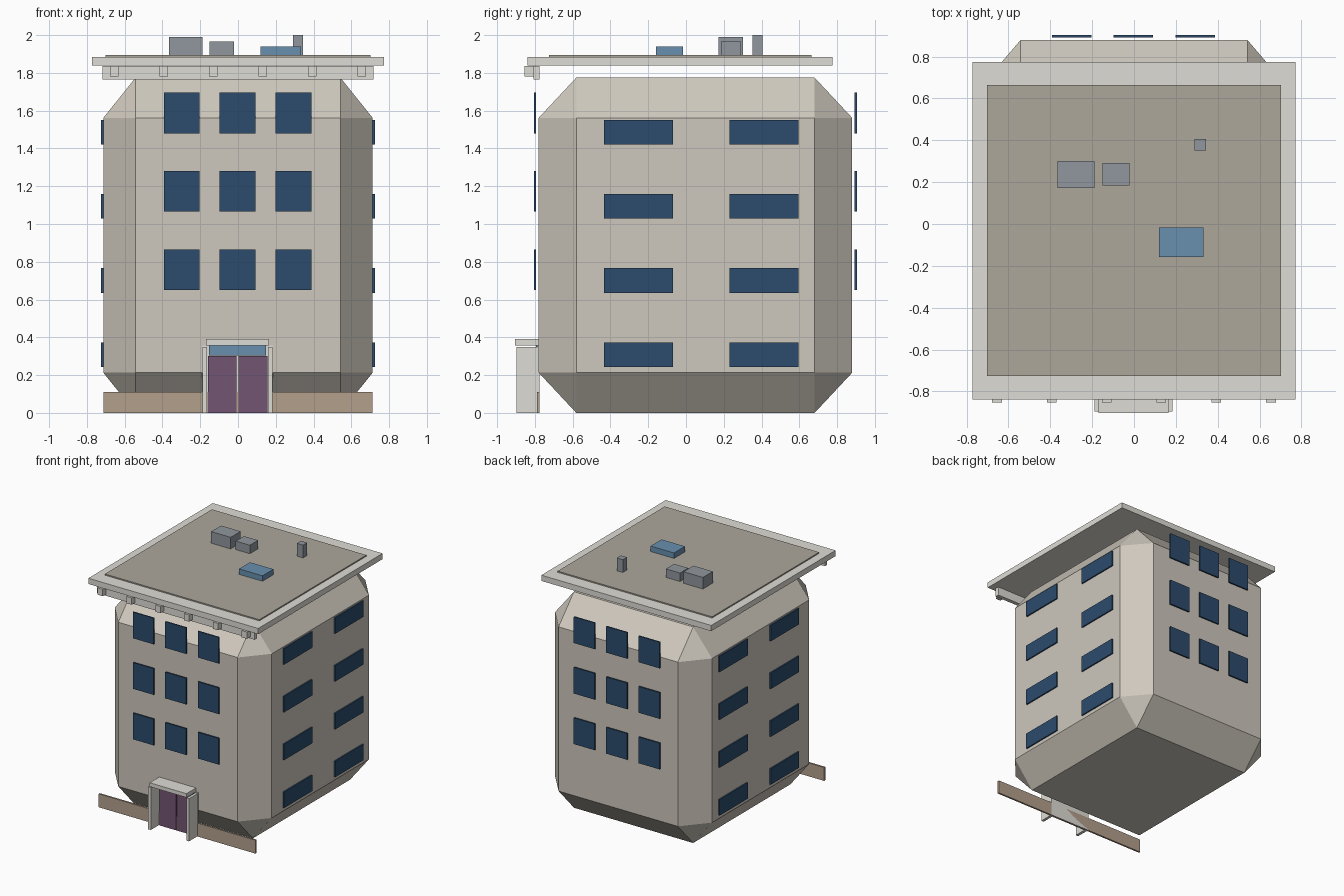
import bpy, bmesh
from mathutils import Vector

if "Cube" in bpy.data.objects:
    bpy.data.objects.remove(bpy.data.objects["Cube"])


def material(name, r, g, b):
    m = bpy.data.materials.new(name)
    m.diffuse_color = (r, g, b, 1)
    m.use_nodes = True
    m.node_tree.nodes["Principled BSDF"].inputs["Base Color"].default_value = m.diffuse_color
    return m


WALL = material("wall_stone", 0.62, 0.58, 0.51)
TRIM = material("trim_stone", 0.74, 0.72, 0.67)
ROOF = material("roof_gravel", 0.42, 0.39, 0.33)
BASE = material("base_stone", 0.45, 0.35, 0.26)
GLASS = material("dark_glass", 0.025, 0.07, 0.15)
PALE = material("pale_glass", 0.14, 0.28, 0.43)
DOOR = material("door_plum", 0.17, 0.09, 0.17)
METAL = material("metal_grey", 0.28, 0.31, 0.34)


def box(name, x, y, z, mat, bevel=0):
    """Box from (min, max) ranges; bevel is a fraction of each dimension."""
    bm = bmesh.new()
    bmesh.ops.create_cube(bm, size=1)
    if bevel:
        bmesh.ops.bevel(bm, geom=bm.edges[:], offset=bevel, segments=1,
                        profile=0.5, affect='EDGES')
    bmesh.ops.scale(bm, vec=Vector([r[1] - r[0] for r in (x, y, z)]), verts=bm.verts)
    me = bpy.data.meshes.new(name)
    bm.to_mesh(me)
    bm.free()
    me.materials.append(mat)
    ob = bpy.data.objects.new(name, me)
    ob.location = [(r[0] + r[1]) / 2 for r in (x, y, z)]
    bpy.context.collection.objects.link(ob)
    return ob


# Chamfered main block and the base strip at the front
box("building_body", (-0.713, 0.713), (-0.78, 0.88), (0, 1.775), WALL, 0.12)
box("base_strip", (-0.713, 0.713), (-0.79, -0.775), (0, 0.11), BASE)

# Roof slab with gravel field
box("roof_slab", (-0.772, 0.772), (-0.84, 0.775), (1.838, 1.885), TRIM)
box("roof_field", (-0.702, 0.702), (-0.726, 0.664), (1.87, 1.895), ROOF)

# Front cornice with brackets
box("cornice", (-0.718, 0.718), (-0.808, -0.776), (1.765, 1.836), TRIM)
for i in range(6):
    cx = -0.655 + i * 0.262
    box("cornice_bracket", (cx - 0.023, cx + 0.023), (-0.854, -0.806), (1.78, 1.836), TRIM)

# Front and back windows
for y in ((-0.805, -0.793), (0.892, 0.904)):
    for cx in (-0.298, -0.003, 0.293):
        for z in (0.65, 1.065, 1.48):
            box("window", (cx - 0.095, cx + 0.095), y, (z, z + 0.215), GLASS)

# Side windows
for x in ((-0.724, -0.708), (0.708, 0.724)):
    for y in (-0.435, 0.23):
        for z in (0.242, 0.635, 1.028, 1.42):
            box("side_window", x, (y, y + 0.366), (z, z + 0.131), GLASS)

# Entrance: frame, double door, transom, side posts, canopy
box("door_frame", (-0.19, 0.185), (-0.785, -0.775), (0, 0.358), TRIM)
for name, x in (("left_door", (-0.16, -0.007)), ("right_door", (0.003, 0.156))):
    box(name, x, (-0.793, -0.78), (0, 0.302), DOOR)
box("transom", (-0.153, 0.148), (-0.793, -0.78), (0.305, 0.358), PALE)
for name, x in (("left_post", (-0.188, -0.165)), ("right_post", (0.16, 0.183))):
    box(name, x, (-0.897, -0.785), (0, 0.35), TRIM)
box("canopy", (-0.17, 0.165), (-0.904, -0.776), (0.358, 0.39), TRIM)

# Roof equipment
box("large_vent_unit", (-0.365, -0.188), (0.173, 0.302), (1.89, 1.99), METAL)
box("small_vent_unit", (-0.15, -0.022), (0.185, 0.292), (1.89, 1.965), METAL)
box("chimney", (0.29, 0.345), (0.352, 0.406), (1.89, 2.0), METAL)
box("skylight", (0.12, 0.333), (-0.158, -0.016), (1.89, 1.94), PALE)
